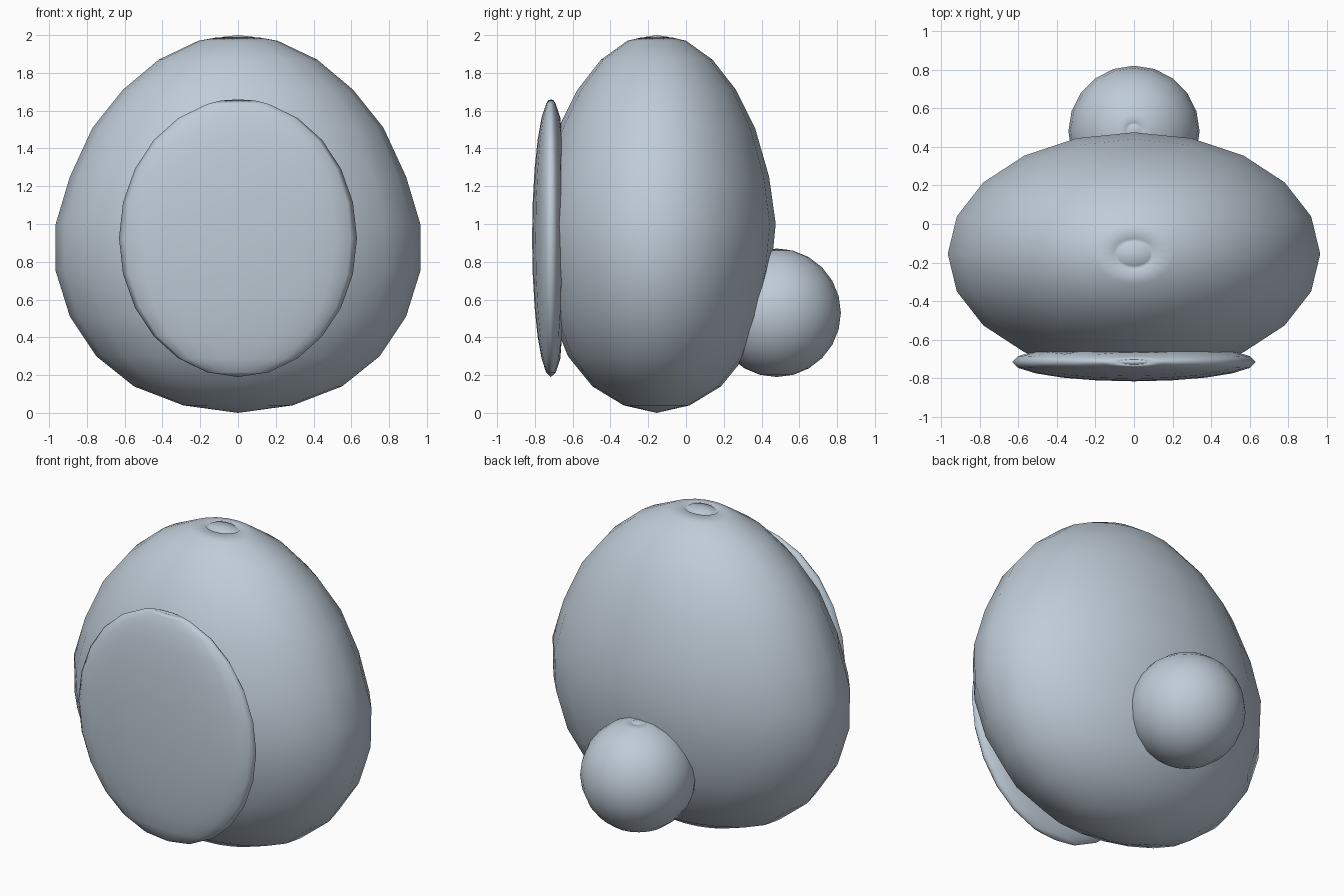
import bpy, bmesh
from math import sin, cos, pi

old = bpy.data.objects.get("Cube")
if old:
    bpy.data.objects.remove(old)

mat = bpy.data.materials.new("pale blue grey")
mat.use_nodes = True
color = (0.52, 0.60, 0.68, 1)
mat.diffuse_color = color
mat.node_tree.nodes["Principled BSDF"].inputs["Base Color"].default_value = color

SEGMENTS = 20


def lathe(name, rings, bottom, top, y_center, back_limit=None):
    """Skin elliptical rings (z, x radius, y radius) between two poles."""
    bm = bmesh.new()
    loops = []
    for z, rx, ry in rings:
        loop = []
        for i in range(SEGMENTS):
            a = 2 * pi * i / SEGMENTS
            y = ry * sin(a)
            if back_limit is not None:
                y = min(y, back_limit)
            loop.append(bm.verts.new((rx * cos(a), y_center + y, z)))
        loops.append(loop)
    low = bm.verts.new((0, y_center, bottom))
    high = bm.verts.new((0, y_center, top))
    for i in range(SEGMENTS):
        j = (i + 1) % SEGMENTS
        bm.faces.new((low, loops[0][j], loops[0][i]))
        bm.faces.new((high, loops[-1][i], loops[-1][j]))
        for a, b in zip(loops, loops[1:]):
            bm.faces.new((a[i], a[j], b[j], b[i]))
    bmesh.ops.recalc_face_normals(bm, faces=bm.faces)
    mesh = bpy.data.meshes.new(name)
    bm.to_mesh(mesh)
    bm.free()
    mesh.materials.append(mat)
    mesh.shade_smooth()
    obj = bpy.data.objects.new(name, mesh)
    bpy.context.collection.objects.link(obj)
    return obj


def dimple(top, rx, ry, depth):
    """Shallow groove circling the top pole."""
    return [(top - depth, rx, ry),
            (top - depth * 1.7, rx * 0.92, ry * 0.92),
            (top - depth * 0.8, rx * 0.78, ry * 0.78)]


def ball_rings(z_center, rx, ry, rz, count=12):
    return [(z_center - rz * cos(pi * k / count),
             rx * sin(pi * k / count), ry * sin(pi * k / count))
            for k in range(1, count)]


# Egg-shaped body, broadest below the middle
body_rings = [
    (0.04, 0.29, 0.175), (0.14, 0.55, 0.34), (0.30, 0.75, 0.47),
    (0.51, 0.89, 0.555), (0.75, 0.965, 0.605), (1.0, 0.965, 0.63),
    (1.25, 0.89, 0.595), (1.51, 0.77, 0.52), (1.71, 0.61, 0.42),
    (1.87, 0.42, 0.295), (1.97, 0.21, 0.155)]
lathe("body", body_rings + dimple(2.0, 0.11, 0.08, 0.012), 0.0, 2.0, -0.155)

# Flat oval belly pad with a flattened back
lathe("belly_pad", ball_rings(0.925, 0.63, 0.10, 0.735)
      + dimple(1.66, 0.09, 0.015, 0.006), 0.19, 1.66, -0.715, 0.058)

# Round tail
lathe("tail", ball_rings(0.53, 0.34, 0.34, 0.34)
      + dimple(0.87, 0.045, 0.045, 0.005), 0.19, 0.87, 0.48)
